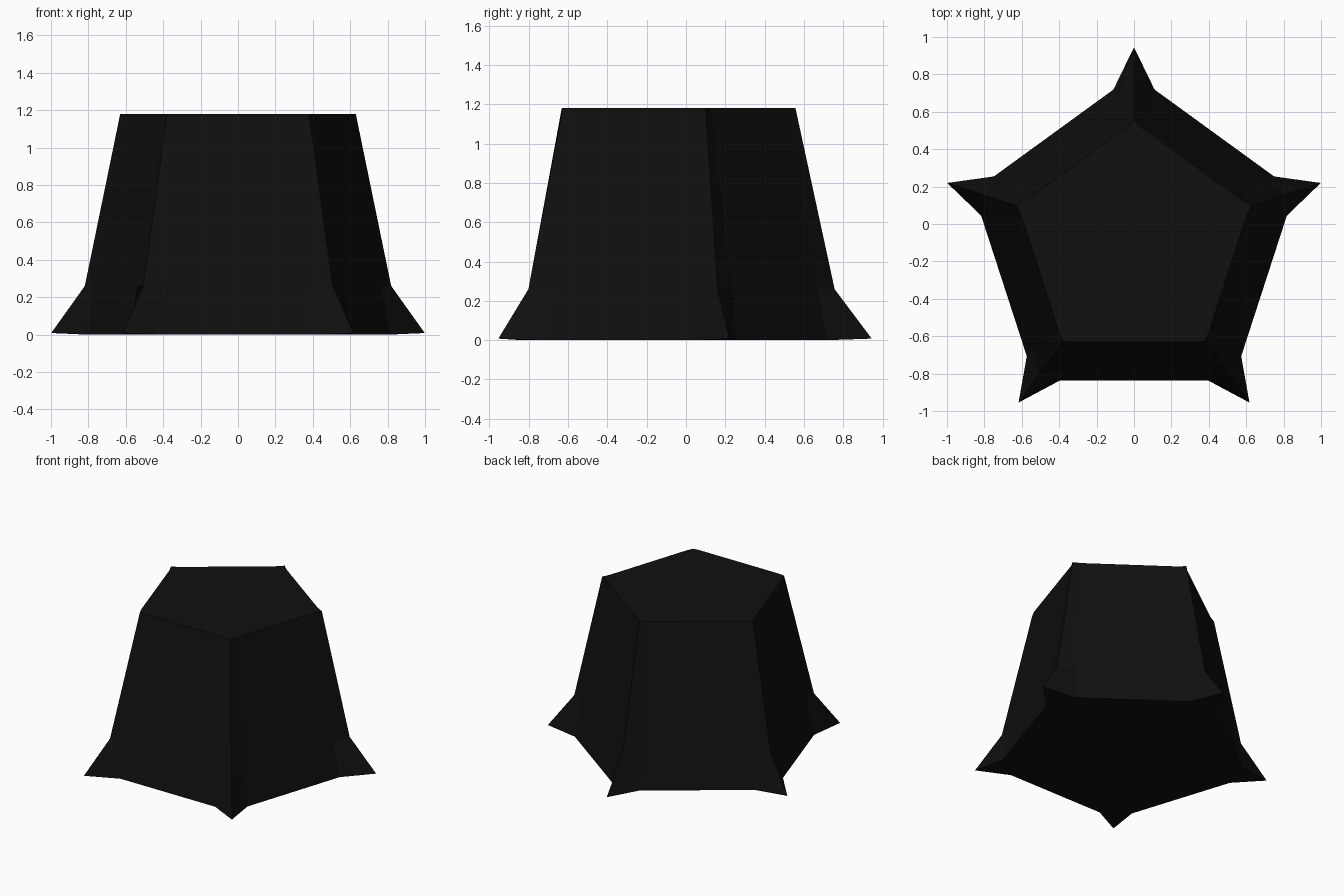
import bpy, bmesh
from math import sin, cos, tan, radians

if "Cube" in bpy.data.objects:
    bpy.data.objects.remove(bpy.data.objects["Cube"])

CY = -0.105  # centre of the pentagon in y
A36 = radians(36)


def ring(bm, z, apothem, half, radii, tip_z=None):
    """Pentagon loop: each corner is a ridge point between two face-edge points."""
    verts = []
    for k in range(5):
        corner = radians(90 + 72 * k)

        def put(along, off, zz):
            # along = direction of the face normal, off = sideways shift on that face
            x = apothem * cos(along) - off * sin(along)
            y = apothem * sin(along) + off * cos(along)
            verts.append(bm.verts.new((x, y + CY, zz)))

        put(corner - A36, half, z)
        r = radii[k]
        verts.append(bm.verts.new((r * cos(corner), r * sin(corner) + CY,
                                   z if tip_z is None else tip_z)))
        put(corner + A36, -half, z)
    return verts


bm = bmesh.new()
# Base with pointed toes, ankle level, and flat top with softened corners
rings = [
    ring(bm, 0.0, 0.731, 0.395, [1.05] * 5, 0.008),
    ring(bm, 0.26, 0.686, 0.37, [0.861] * 5),
    ring(bm, 1.18, 0.527, 0.33, [0.662, 0.662, 0.645, 0.645, 0.662]),
]
for lo, hi in zip(rings, rings[1:]):
    n = len(lo)
    for i in range(n):
        j = (i + 1) % n
        bm.faces.new((lo[i], lo[j], hi[j], hi[i]))
bm.faces.new(rings[-1])

# Underside: flat centre plus a small triangle beneath each toe
base = rings[0]
bm.faces.new([v for i, v in enumerate(base) if i % 3 != 1][::-1])
for k in range(5):
    bm.faces.new((base[3 * k + 2], base[3 * k + 1], base[3 * k]))
bmesh.ops.recalc_face_normals(bm, faces=bm.faces)

mesh = bpy.data.meshes.new("pentagonal_pedestal")
bm.to_mesh(mesh)
bm.free()
obj = bpy.data.objects.new("pentagonal_pedestal", mesh)
bpy.context.collection.objects.link(obj)

# Near-black finish
mat = bpy.data.materials.new("black")
mat.diffuse_color = (0.005, 0.005, 0.005, 1)
mat.use_nodes = True
mat.node_tree.nodes["Principled BSDF"].inputs["Base Color"].default_value = mat.diffuse_color
mesh.materials.append(mat)
